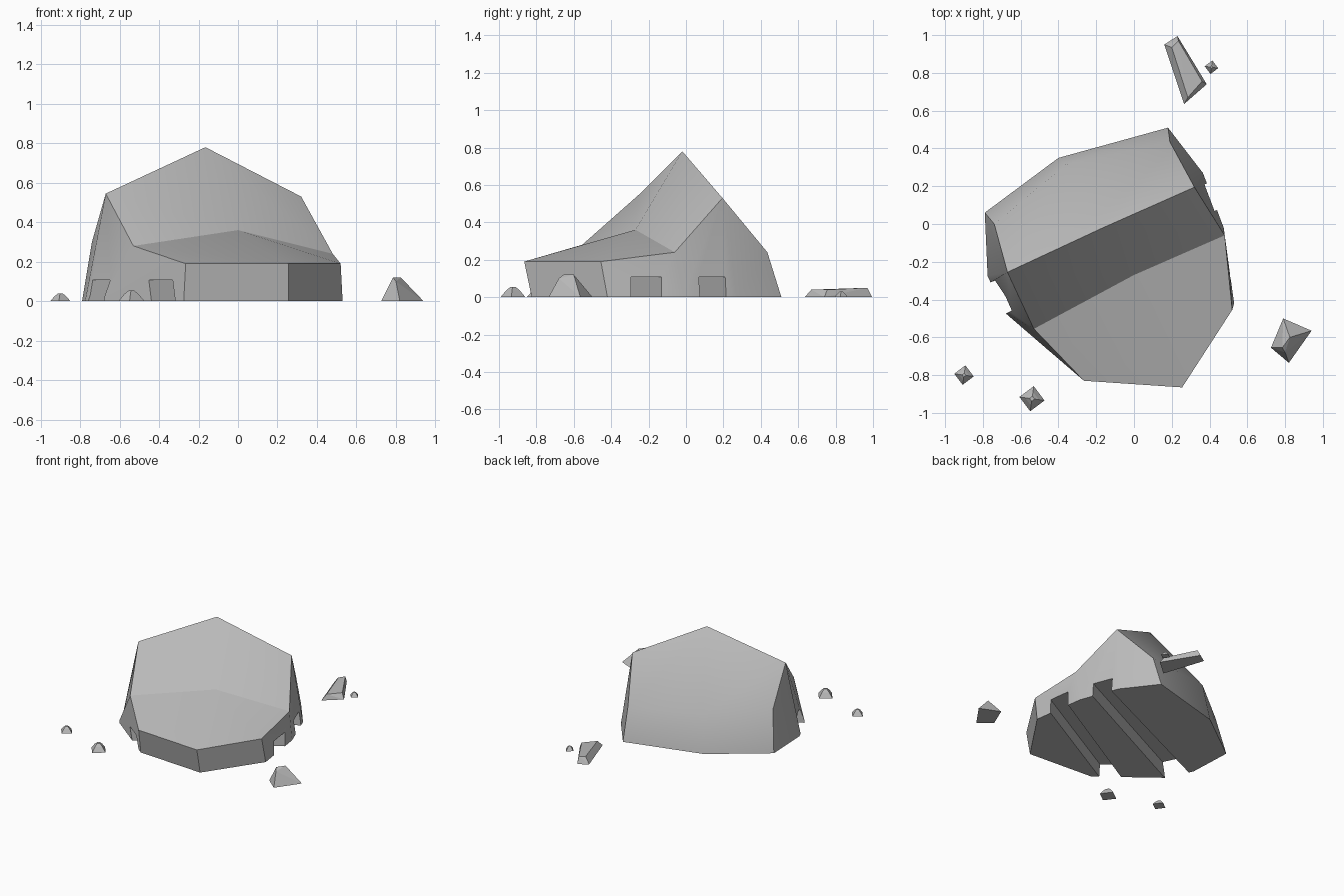
import bpy, bmesh, math

default = bpy.data.objects.get("Cube")
if default:
    bpy.data.objects.remove(default, do_unlink=True)

# One plain stone colour
stone = bpy.data.materials.new("grey_stone")
stone.use_nodes = True
grey = (0.5, 0.5, 0.5, 1)
stone.diffuse_color = grey
shader = stone.node_tree.nodes["Principled BSDF"]
shader.inputs["Base Color"].default_value = grey
shader.inputs["Roughness"].default_value = 0.9


def make_object(name, points, faces=None):
    """Mesh from points; without faces it becomes their convex hull."""
    bm = bmesh.new()
    verts = [bm.verts.new(p) for p in points]
    if faces:
        for f in faces:
            bm.faces.new([verts[i] for i in f])
    else:
        bmesh.ops.convex_hull(bm, input=verts)
    bmesh.ops.recalc_face_normals(bm, faces=bm.faces)
    mesh = bpy.data.meshes.new(name)
    bm.to_mesh(mesh)
    bm.free()
    mesh.materials.append(stone)
    obj = bpy.data.objects.new(name, mesh)
    bpy.context.collection.objects.link(obj)
    return obj


def select(obj):
    bpy.ops.object.select_all(action='DESELECT')
    obj.select_set(True)
    bpy.context.view_layer.objects.active = obj


# Boulder: matching base outline and shoulder ring, counter-clockwise from back
base = [(.18, .51), (-.40, .35), (-.79, .06), (-.775, -.275), (-.69, -.465),
        (-.275, -.79), (.255, -.825), (.53, -.42), (.475, -.02), (.365, .27)]
shoulder = [(.19, .435, .24), (-.36, .315, .28), (-.74, 0, .30),
            (-.67, -.255, .545), (-.53, -.555, .28), (-.265, -.83, .19),
            (.255, -.865, .19), (.52, -.455, .19), (.48, -.06, .24),
            (.32, .195, .53)]
n = len(base)
peak, dip = 2 * n, 2 * n + 1
points = [(x, y, 0) for x, y in base] + shoulder
points += [(-.165, -.02, .78), (0, -.27, .36)]
faces = [list(range(n))]
for i in range(n):
    j = (i + 1) % n
    faces.append([i, j, n + j, n + i])
back, back_mid, back_left, ridge_left, crease_left, lip_left, lip_right, \
    lip_side, crease_right, ridge_right = range(n, 2 * n)
faces += [[back, back_mid, peak, ridge_right],
          [back_mid, back_left, ridge_left, peak],
          [ridge_left, crease_left, dip, peak],
          [peak, dip, crease_right, ridge_right],
          [crease_left, lip_left, lip_right, dip],
          [dip, lip_right, lip_side, crease_right]]
boulder = make_object("boulder", points, faces)

# Two grooves under the boulder, each given by its two long edges
grooves = [(((-.435, -.66), (.49, -.13)), ((-.315, -.755), (.51, -.295))),
           (((-.76, -.31), (.385, .215)), ((-.68, -.475), (.44, .075)))]
for edges in grooves:
    outline = []
    for (ax, ay), (bx, by) in edges:
        dx, dy = (bx - ax) * .15, (by - ay) * .15
        outline += [(ax - dx, ay - dy), (bx + dx, by + dy)]
    cutter = make_object("groove_cutter",
                         [(x, y, z) for x, y in outline for z in (-.1, .108)])
    cutter.hide_render = True
    cut = boulder.modifiers.new("groove", 'BOOLEAN')
    cut.operation = 'DIFFERENCE'
    cut.solver = 'EXACT'
    cut.object = cutter
    select(boulder)
    bpy.ops.object.modifier_apply(modifier=cut.name)
    bpy.data.objects.remove(cutter, do_unlink=True)

select(boulder)
bpy.ops.object.shade_smooth_by_angle(angle=math.radians(30))

# Small four-sided pebbles with a blunt tip
pebbles = [("left_pebble", .41, .83, .036, .03),
           ("right_pebble", -.90, -.80, .052, .04),
           ("front_pebble", -.54, -.925, .067, .055)]
for name, x, y, r, h in pebbles:
    ring = []
    for k in range(4):
        a = math.radians(90 * k - 8)
        c, s = math.cos(a), math.sin(a)
        ring += [(x + r * c, y + r * s, 0),
                 (x + .55 * r * c, y + .55 * r * s, h * .65),
                 (x + .2 * r * c, y + .2 * r * s, h)]
    make_object(name, ring)

# Larger loose chunk
make_object("side_chunk", [(.79, -.50, 0), (.94, -.565, 0), (.82, -.735, 0),
                           (.725, -.655, 0), (.825, -.60, .12),
                           (.785, -.655, .12), (.80, -.68, .10)])

# Flat slab lying behind
make_object("back_slab", [(.23, .995, 0), (.16, .95, 0), (.265, .635, 0),
                          (.385, .74, 0), (.235, .97, .05), (.20, .935, .045),
                          (.285, .67, .04), (.36, .755, .04)])
